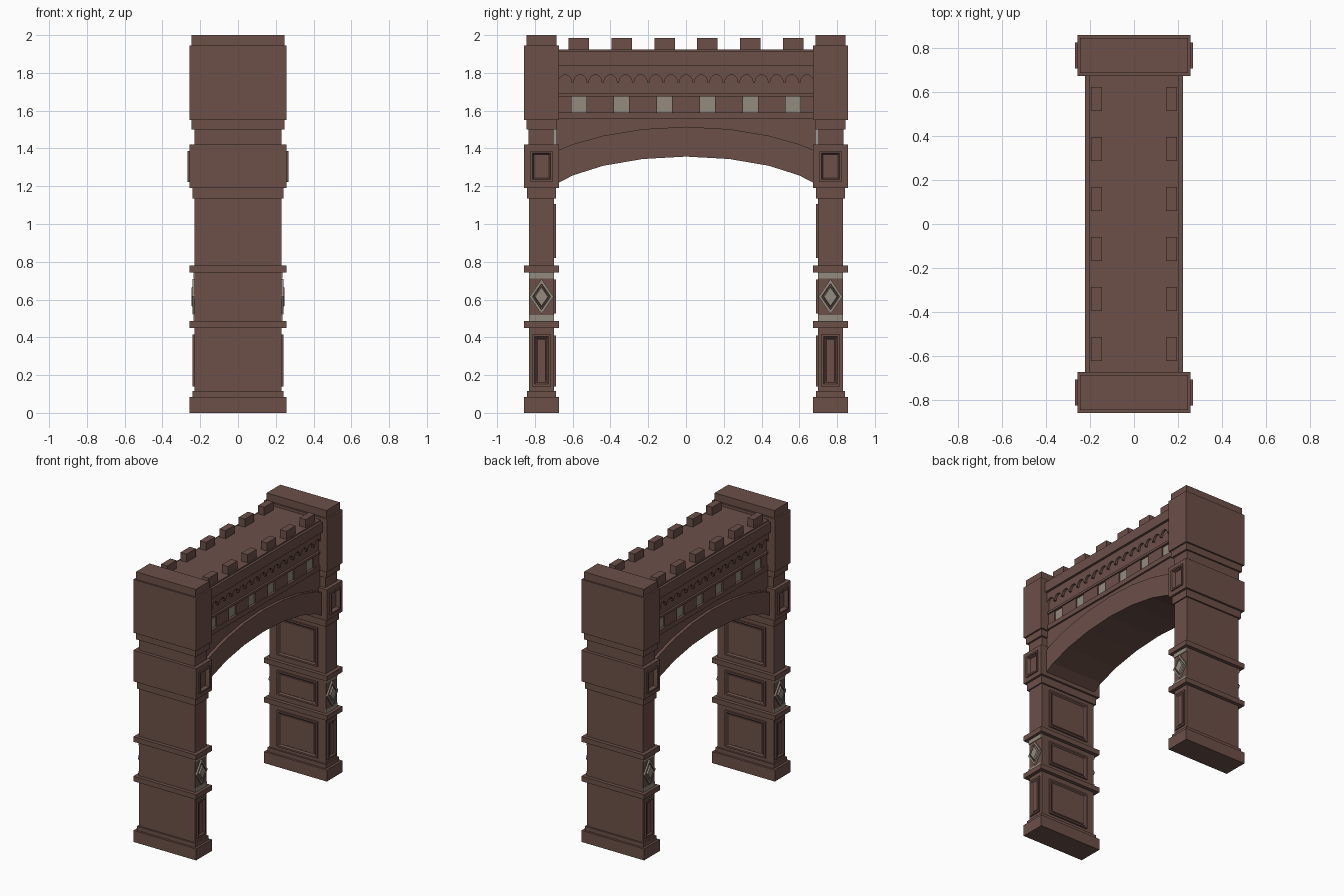
import bpy, bmesh, math

if "Cube" in bpy.data.objects:
    bpy.data.objects.remove(bpy.data.objects["Cube"])

def material(name, col):
    m = bpy.data.materials.new(name)
    m.diffuse_color = (*col, 1)
    m.use_nodes = True
    m.node_tree.nodes["Principled BSDF"].inputs["Base Color"].default_value = m.diffuse_color
    return m

BROWN = material("brown stone", (0.150, 0.080, 0.066))
PALE = material("pale stone", (0.29, 0.26, 0.21))
CY = 0.765  # pillar centre in y


def finish(name, bm, mats=(BROWN,), mirror=(False, False)):
    bmesh.ops.recalc_face_normals(bm, faces=bm.faces)
    me = bpy.data.meshes.new(name)
    bm.to_mesh(me)
    bm.free()
    ob = bpy.data.objects.new(name, me)
    bpy.context.collection.objects.link(ob)
    for m in mats:
        me.materials.append(m)
    if any(mirror):
        mod = ob.modifiers.new("mirror", 'MIRROR')
        mod.use_axis = (mirror[0], mirror[1], False)
        mod.use_mirror_merge = False
    return ob


def add_box(bm, x0, x1, y0, y1, z0, z1):
    vs = bmesh.ops.create_cube(bm, size=1)["verts"]
    for v in vs:
        v.co = ((x0 + x1) / 2 + v.co.x * (x1 - x0),
                (y0 + y1) / 2 + v.co.y * (y1 - y0),
                (z0 + z1) / 2 + v.co.z * (z1 - z0))


def pillar_box(name, z0, z1, hx, hy, insets=()):
    """Block of both pillars; insets shape the two x faces."""
    bm = bmesh.new()
    add_box(bm, -hx, hx, CY - hy, CY + hy, z0, z1)
    bm.normal_update()
    faces = [f for f in bm.faces if abs(f.normal.x) > 0.9]
    for t, d in insets:
        bmesh.ops.inset_region(bm, faces=faces, thickness=t, depth=d, use_even_offset=True)
    finish(name, bm, mirror=(False, True))


def relief(name, place, rings, diamond=False, mats=(BROWN,), colours=None, mirror=(True, True)):
    """Nested outlines (half width, half height, depth) joined into a moulded panel."""
    corners = [(1, 0), (0, 1), (-1, 0), (0, -1)] if diamond else [(1, 1), (-1, 1), (-1, -1), (1, -1)]
    bm = bmesh.new()
    loops = [[bm.verts.new(place(a * u, b * v, d)) for a, b in corners] for u, v, d in rings]
    for k in range(len(loops) - 1):
        for i in range(4):
            j = (i + 1) % 4
            f = bm.faces.new((loops[k][i], loops[k][j], loops[k + 1][j], loops[k + 1][i]))
            f.material_index = colours[k] if colours else 0
    cap = bm.faces.new(loops[-1])
    cap.material_index = colours[-1] if colours else 0
    bm.faces.new(loops[0])
    finish(name, bm, mats, mirror)


def strip(name, ys, low, high, hx):
    """Wall across the gate between two height curves."""
    bm = bmesh.new()
    cols = [[bm.verts.new(c) for c in ((-hx, y, a), (hx, y, a), (hx, y, b), (-hx, y, b))]
            for y, a, b in zip(ys, low, high)]
    for p, q in zip(cols, cols[1:]):
        for i in range(4):
            j = (i + 1) % 4
            bm.faces.new((p[i], p[j], q[j], q[i]))
    bm.faces.new(cols[0])
    bm.faces.new(cols[-1])
    finish(name, bm)


def beam(name, z0, z1, hx):
    bm = bmesh.new()
    add_box(bm, -hx, hx, -0.70, 0.70, z0, z1)
    finish(name, bm)


# Pillar blocks from the ground up
recess = [(0.033, 0), (0.0002, 0.010), (0.012, 0), (0.008, -0.025), (0.003, 0)]
for name, z0, z1, hx, hy, ins in [
        ("pillar_base", 0, 0.085, 0.257, 0.0925, ()),
        ("pillar_base_step", 0.085, 0.115, 0.24, 0.077, ()),
        ("pillar_shaft", 0.115, 1.14, 0.23, 0.066, ()),
        ("lower_ledge", 0.45, 0.487, 0.257, 0.0925, ()),
        ("upper_ledge", 0.742, 0.78, 0.257, 0.0925, ()),
        ("capital_step", 1.135, 1.19, 0.24, 0.077, ()),
        ("capital", 1.19, 1.42, 0.257, 0.0925, recess),
        ("tower_neck", 1.42, 1.50, 0.23, 0.068, ()),
        ("tower_step", 1.50, 1.55, 0.245, 0.08, ()),
        ("tower_block", 1.55, 1.945, 0.257, 0.0925, ()),
        ("tower_cap", 1.945, 2.0, 0.245, 0.08, ())]:
    pillar_box(name, z0, z1, hx, hy, ins)


def frame_rings(u, v):
    return [(u, v, -0.004), (u, v, 0.011), (u - 0.012, v - 0.012, 0.011),
            (u - 0.021, v - 0.021, 0.001), (u - 0.025, v - 0.025, 0.001),
            (u - 0.027, v - 0.027, 0.004)]


# Framed panels on the passage side of each pillar
for label, zc, hv in (("lower", 0.275, 0.135), ("middle", 0.615, 0.09), ("upper", 0.962, 0.143)):
    relief(label + "_inner_panel",
           lambda u, v, d, zc=zc: (u, CY - 0.066 - d, zc + v),
           frame_rings(0.165, hv), mirror=(False, True))

# Narrow framed panels on the outer faces
relief("lower_side_panel", lambda u, v, d: (0.23 + d, CY + u, 0.278 + v), frame_rings(0.049, 0.138))

# Pale bands and diamond ornament
for label, z0, z1 in (("lower", 0.487, 0.519), ("upper", 0.712, 0.742)):
    bm = bmesh.new()
    add_box(bm, 0.226, 0.235, CY - 0.066, CY + 0.066, z0, z1)
    finish(label + "_pale_band", bm, (PALE,), (True, True))
relief("diamond_ornament", lambda u, v, d: (0.23 + d, CY + u, 0.615 + v),
       [(0.064, 0.093, -0.002), (0.064, 0.093, 0.012), (0.048, 0.070, 0.012),
        (0.046, 0.067, 0.002), (0.039, 0.057, 0.002), (0.034, 0.049, 0.017)],
       diamond=True, mats=(PALE, BROWN), colours=[0, 0, 1, 1, 0, 0])

# Arch ring and the wall above it
half_y = [0, 0.23, 0.44, 0.60, 0.69]
half_in = [1.357, 1.344, 1.308, 1.257, 1.21]
half_out = [1.515, 1.502, 1.467, 1.422, 1.385]
ys = [-y for y in half_y[:0:-1]] + half_y
inner = half_in[:0:-1] + half_in
outer = half_out[:0:-1] + half_out
strip("arch_ring", ys, inner, outer, 0.212)
strip("spandrel_wall", ys, outer, [1.56] * len(ys), 0.19)

# Horizontal courses of the bridge
for name, z0, z1, hx in [
        ("lower_string_course", 1.555, 1.59, 0.203),
        ("window_wall", 1.58, 1.70, 0.178),
        ("upper_string_course", 1.675, 1.692, 0.203),
        ("frieze_wall", 1.69, 1.85, 0.188),
        ("cornice", 1.84, 1.915, 0.223),
        ("roof_slab", 1.91, 1.925, 0.205)]:
    beam(name, z0, z1, hx)

# Wall piers between windows, pale windows and merlons
centres = [-0.5675 + 0.227 * i for i in range(6)]
piers, panes, merlons = bmesh.new(), bmesh.new(), bmesh.new()
edges = [-0.70] + [c + s * 0.04 for c in centres for s in (-1, 1)] + [0.70]
for a, b in zip(edges[::2], edges[1::2]):
    add_box(piers, 0.17, 0.194, a, b, 1.585, 1.68)
for c in centres:
    add_box(panes, 0.176, 0.184, c - 0.04, c + 0.04, 1.59, 1.675)
    add_box(merlons, 0.145, 0.195, c - 0.054, c + 0.054, 1.92, 1.985)
finish("window_piers", piers, mirror=(True, False))
finish("windows", panes, (PALE,), (True, False))
finish("merlons", merlons, mirror=(True, False))

# Scalloped corbel trim under the cornice
N, W = 17, 1.36
step = W / N
sy, sz = [], []
for i in range(N):
    c = -W / 2 + step * (i + 0.5)
    for k in range(9):
        a = math.pi * (1 - k / 8)
        sy.append(c + 0.43 * step * math.cos(a))
        sz.append(1.75 + 0.04 * math.sin(a))
strip("scalloped_trim", sy, sz, [1.845] * len(sy), 0.205)
